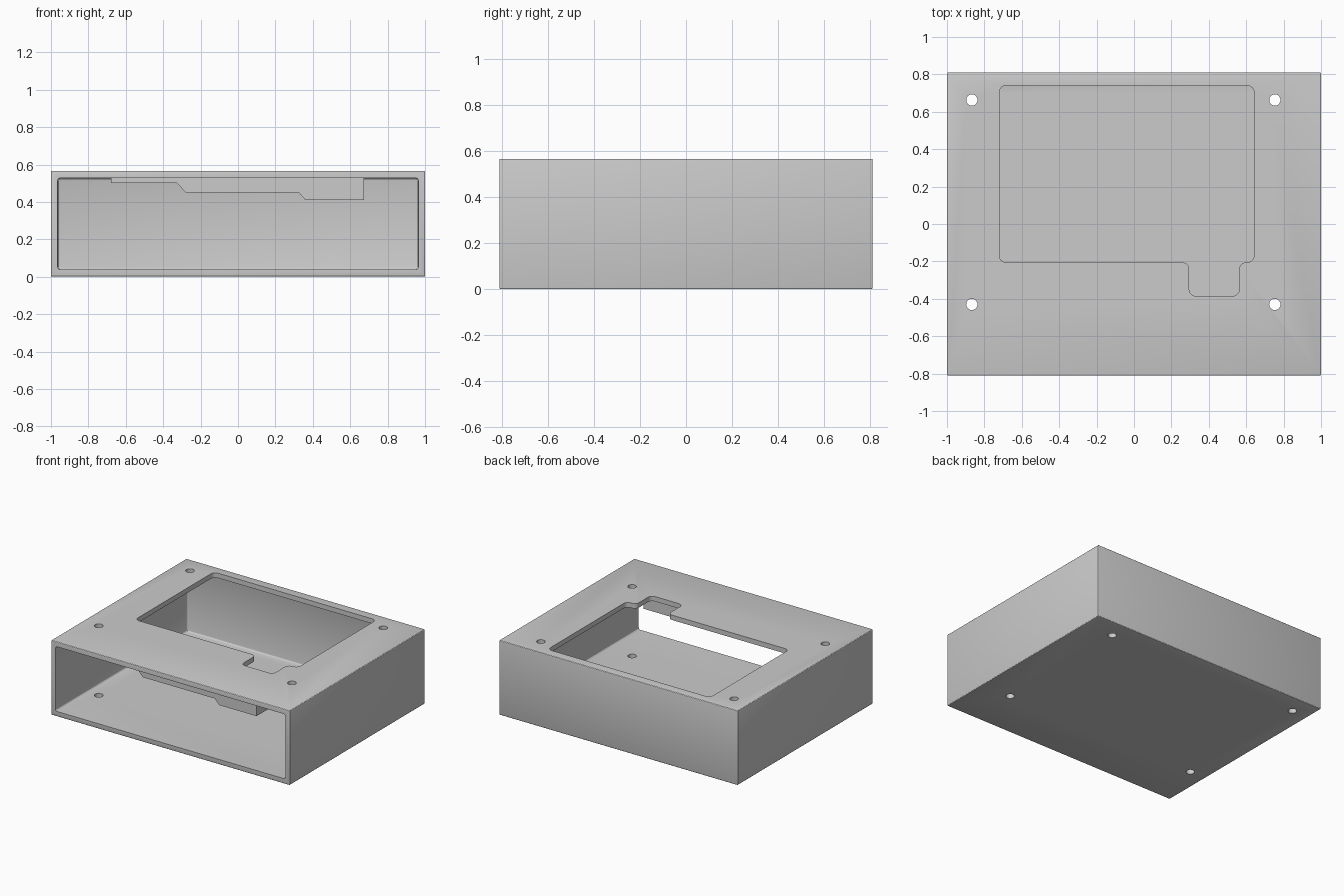
import bpy, bmesh, math
from mathutils import Vector

if "Cube" in bpy.data.objects:
    bpy.data.objects.remove(bpy.data.objects["Cube"])

grey = bpy.data.materials.new("plain grey")
grey.use_nodes = True
colour = (0.6, 0.6, 0.6, 1)
grey.diffuse_color = colour
grey.node_tree.nodes["Principled BSDF"].inputs["Base Color"].default_value = colour


def finish(name, bm):
    bmesh.ops.recalc_face_normals(bm, faces=bm.faces[:])
    mesh = bpy.data.meshes.new(name)
    bm.to_mesh(mesh)
    bm.free()
    mesh.materials.append(grey)
    obj = bpy.data.objects.new(name, mesh)
    bpy.context.collection.objects.link(obj)
    return obj


def prism(name, points, sweep, radius=0, segments=8):
    """Extrude an outline along sweep, rounding the swept edges."""
    bm = bmesh.new()
    face = bm.faces.new([bm.verts.new(p) for p in points])
    bmesh.ops.extrude_face_region(bm, geom=[face], use_keep_orig=True)
    bm.verts.ensure_lookup_table()
    bmesh.ops.translate(bm, vec=sweep, verts=bm.verts[len(points):])
    if radius:
        axis = Vector(sweep).normalized()
        edges = [e for e in bm.edges
                 if abs((e.verts[0].co - e.verts[1].co).normalized().dot(axis)) > 0.99]
        bmesh.ops.bevel(bm, geom=edges, offset=radius, segments=segments,
                        profile=0.5, affect='EDGES')
    return finish(name, bm)


def rounded_box(name, low, high, radius):
    low, high = Vector(low), Vector(high)
    bm = bmesh.new()
    bmesh.ops.create_cube(bm, size=1)
    bmesh.ops.scale(bm, vec=high - low, verts=bm.verts)
    bmesh.ops.translate(bm, vec=(low + high) / 2, verts=bm.verts)
    bmesh.ops.bevel(bm, geom=bm.edges[:], offset=radius, segments=3,
                    profile=0.5, affect='EDGES')
    return finish(name, bm)


def cut(target, cutter):
    cutter.hide_render = True
    mod = target.modifiers.new("cut", 'BOOLEAN')
    mod.operation = 'DIFFERENCE'
    mod.solver = 'EXACT'
    mod.object = cutter
    bpy.context.view_layer.objects.active = target
    bpy.ops.object.modifier_apply(modifier=mod.name)
    bpy.data.objects.remove(cutter)


# Outer case, hollow and open at the front
case = rounded_box("case", (-1, -0.81, 0), (1, 0.81, 0.565), 0.006)
cut(case, rounded_box("cavity", (-0.964, -1, 0.038), (0.964, 0.77, 0.528), 0.015))

# Window in the top, with a notch on its front edge
window = [(-0.72, -0.205), (0.295, -0.205), (0.295, -0.385), (0.563, -0.385),
          (0.563, -0.205), (0.642, -0.205), (0.642, 0.74), (-0.72, 0.74)]
cut(case, prism("window", [(x, y, 0.4) for x, y in window], (0, 0, 0.4), 0.036))

# Screw holes through top and bottom
for x in (-0.867, 0.753):
    for y in (-0.43, 0.663):
        ring = [(x + 0.03 * math.cos(i * math.tau / 32),
                 y + 0.03 * math.sin(i * math.tau / 32), -0.1) for i in range(32)]
        cut(case, prism("screw_hole", ring, (0, 0, 0.8)))

# Stepped block hanging under the top behind the front opening
steps = [(-0.68, 0.545), (-0.68, 0.5), (-0.325, 0.5), (-0.28, 0.45),
         (0.325, 0.45), (0.36, 0.41), (0.673, 0.41), (0.673, 0.545)]
block = prism("stepped_block", [(x, -0.74, z) for x, z in steps], (0, 0.29, 0))

# Keep small bevels crisp while smoothing holes and window corners
bpy.ops.object.select_all(action='DESELECT')
case.select_set(True)
bpy.context.view_layer.objects.active = case
bpy.ops.object.shade_smooth_by_angle(angle=math.radians(15))
